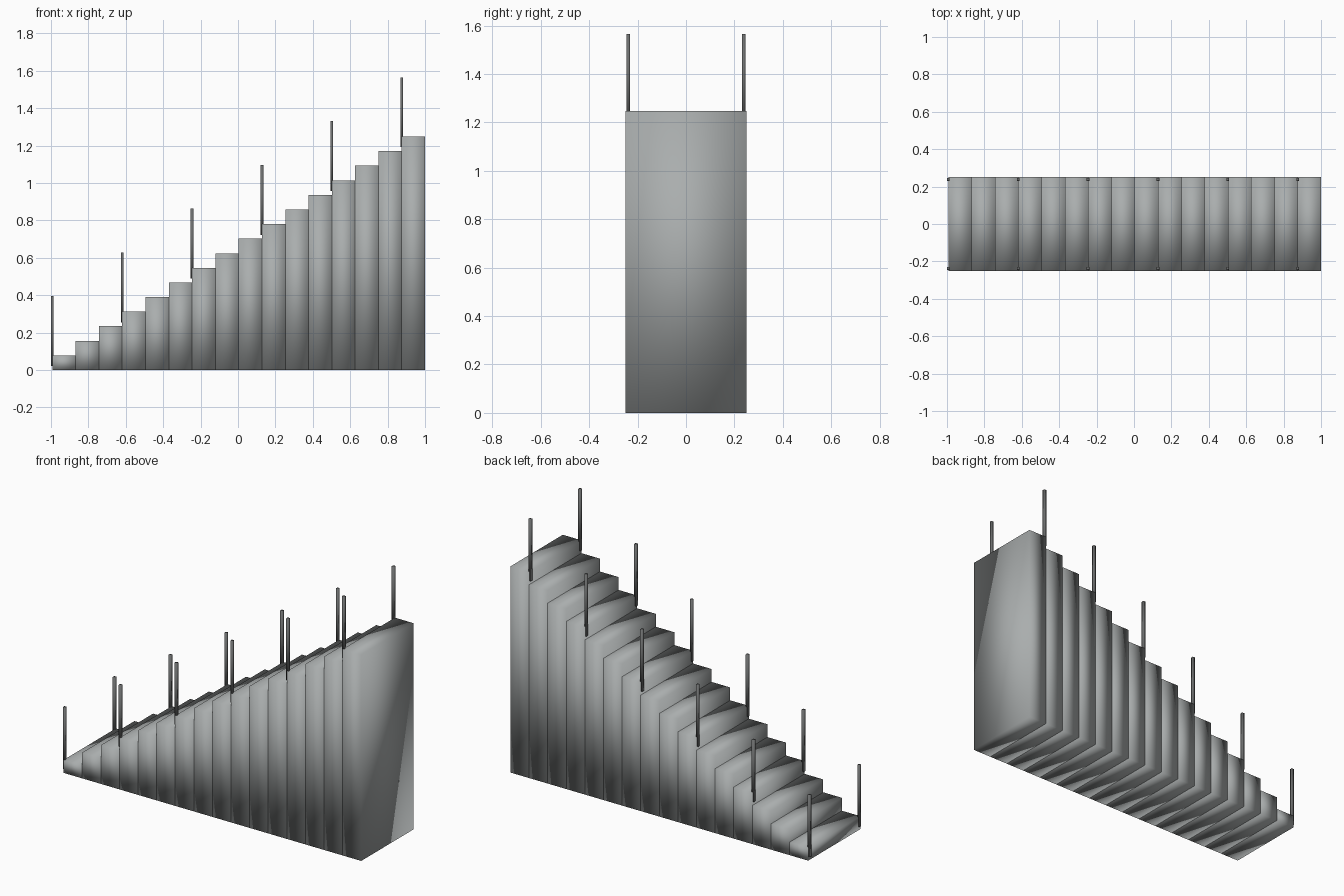
import bpy

cube = bpy.data.objects.get("Cube")
if cube:
    bpy.data.objects.remove(cube, do_unlink=True)


def make_material(name, colour):
    mat = bpy.data.materials.new(name)
    mat.use_nodes = True
    mat.diffuse_color = colour
    mat.node_tree.nodes["Principled BSDF"].inputs["Base Color"].default_value = colour
    return mat


def soft_box(name, low, high, mat):
    """Box between two corners, with smooth shading across its edges."""
    centre = [(a + b) / 2 for a, b in zip(low, high)]
    size = [b - a for a, b in zip(low, high)]
    bpy.ops.mesh.primitive_cube_add(size=1, location=centre)
    obj = bpy.context.object
    obj.name = name
    obj.scale = size
    bpy.ops.object.transform_apply(location=False, rotation=False, scale=True)
    bpy.ops.object.shade_smooth()
    obj.data.materials.append(mat)
    return obj


stone = make_material("grey stone", (0.4, 0.42, 0.42, 1))
metal = make_material("dark grey metal", (0.15, 0.155, 0.155, 1))

STEPS = 16
START = -0.993
TREAD = (1 - START) / STEPS
RISE = 1.248 / STEPS
HALF_WIDTH = 0.25
POST = 0.0075

# Solid steps, each reaching down to the ground
for i in range(STEPS):
    x = START + i * TREAD
    soft_box(f"step_{i + 1}", (x, -HALF_WIDTH, 0),
             (x + TREAD, HALF_WIDTH, (i + 1) * RISE), stone)

# Pairs of railing posts on the nose of every third step
for i in range(0, STEPS, 3):
    x = START + i * TREAD
    top = (i + 1) * RISE
    for side, y in (("right", -0.238), ("left", 0.238)):
        soft_box(f"{side}_post_{i // 3 + 1}", (x - POST, y - POST, top - 0.057),
                 (x + POST, y + POST, top + 0.317), metal)
